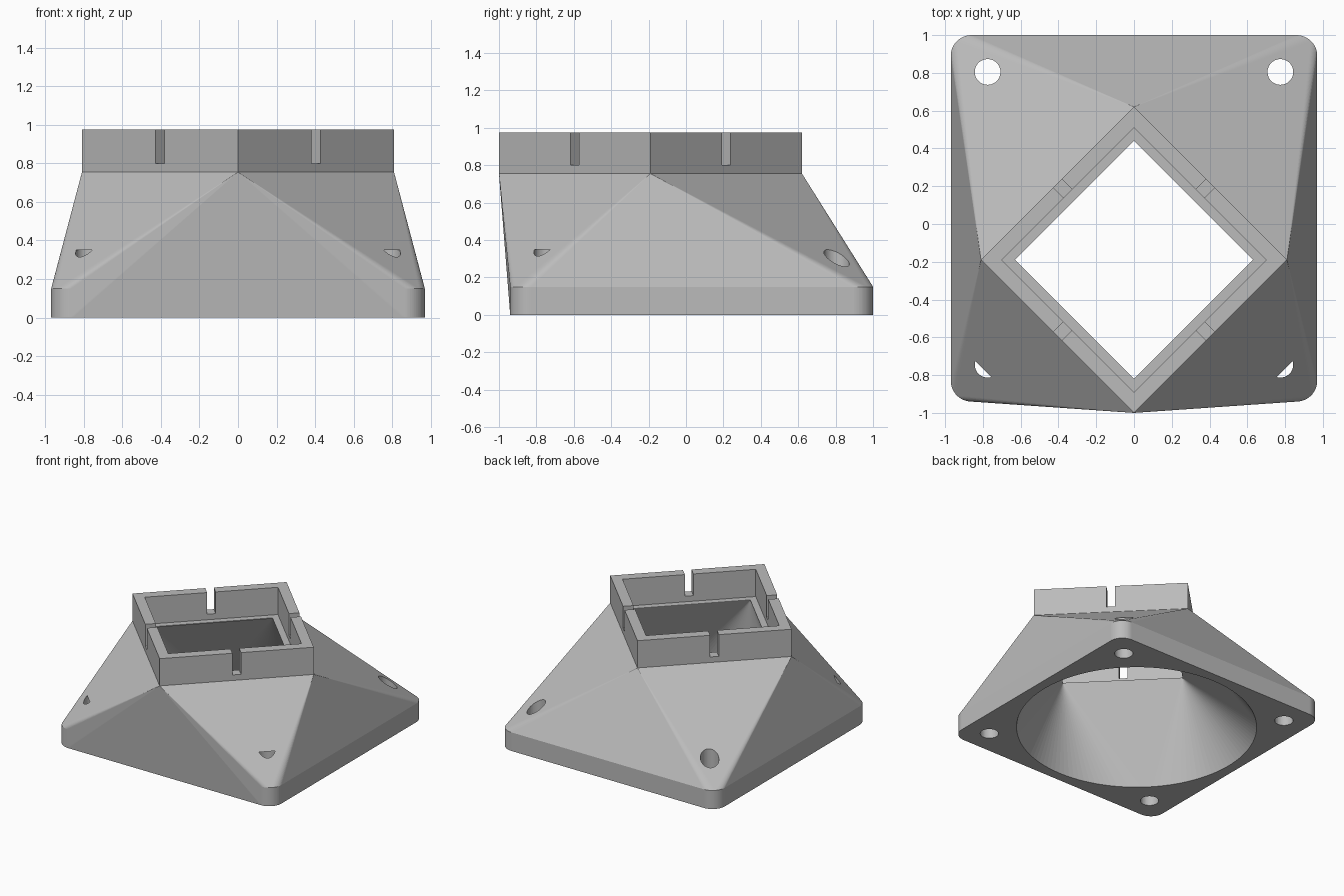
import bpy
import bmesh
from math import cos, sin, pi, radians
from mathutils import Matrix

if "Cube" in bpy.data.objects:
    bpy.data.objects.remove(bpy.data.objects["Cube"])

BASE_Y, COLLAR_Y = 0.03, -0.19      # centres of the base and of the collar
NECK, TOP = 0.755, 0.975            # collar bottom and rim heights

grey = bpy.data.materials.new("plain grey")
grey.use_nodes = True
COLOUR = (0.5, 0.5, 0.5, 1)
grey.diffuse_color = COLOUR
grey.node_tree.nodes["Principled BSDF"].inputs["Base Color"].default_value = COLOUR


def diamond(r, z):
    return [(r * cos(i * pi / 2), COLLAR_Y + r * sin(i * pi / 2), z) for i in range(4)]


def circle(x, y, r, z, n):
    return [(x + r * cos(2 * pi * i / n), y + r * sin(2 * pi * i / n), z) for i in range(n)]


def rounded_square(half, r, z, n=20):
    pts = []
    for q in range(4):
        for i in range(n + 1):
            a = (q + i / n) * pi / 2
            cx = (half - r) * (1 if q in (0, 3) else -1)
            cy = (half - r) * (1 if q < 2 else -1)
            pts.append((cx + r * cos(a), BASE_Y + cy + r * sin(a), z))
    return pts


def hull(name, points, extrusions=()):
    """Convex hull of the points; faces at a height can be extruded to another."""
    bm = bmesh.new()
    for p in points:
        bm.verts.new(p)
    bmesh.ops.convex_hull(bm, input=bm.verts[:])
    bmesh.ops.dissolve_limit(bm, angle_limit=radians(0.1), verts=bm.verts[:], edges=bm.edges[:])
    for z, target in extrusions:
        caps = [f for f in bm.faces if all(abs(v.co.z - z) < 1e-4 for v in f.verts)]
        new = bmesh.ops.extrude_face_region(bm, geom=caps)["geom"]
        for v in new:
            if isinstance(v, bmesh.types.BMVert):
                v.co.z = target
        bmesh.ops.delete(bm, geom=[f for f in caps if f.is_valid], context="FACES")
    bmesh.ops.recalc_face_normals(bm, faces=bm.faces[:])
    mesh = bpy.data.meshes.new(name)
    bm.to_mesh(mesh)
    bm.free()
    mesh.materials.append(grey)
    obj = bpy.data.objects.new(name, mesh)
    bpy.context.collection.objects.link(obj)
    return obj


# Outer shell: rounded square base lofted to the turned square collar
body = hull("duct_adapter",
            rounded_square(0.97, 0.11, 0) + rounded_square(0.97, 0.11, 0.15) + diamond(0.81, NECK),
            [(NECK, TOP)])

cutters = []

# A short slot through the middle of each collar side
for i in range(4):
    box = hull("slot_cutter", [(x, y, z) for x in (0.42, 0.68) for y in (-0.032, 0.032)
                               for z in (0.80, 1.2)])
    box.data.transform(Matrix.Translation((0, COLLAR_Y, 0))
                       @ Matrix.Rotation(radians(45 + 90 * i), 4, "Z"))
    cutters.append(box)

# Screw holes in the corners
for sx in (-1, 1):
    for sy in (-1, 1):
        x, y = sx * 0.775, BASE_Y + sy * 0.775
        cutters.append(hull("screw_hole_cutter",
                            circle(x, y, 0.068, -0.1, 64) + circle(x, y, 0.068, 0.35, 64)))

# Collar recess above the ledge, then the round-to-square air passage
cutters.append(hull("recess_cutter", diamond(0.70, NECK) + diamond(0.70, 1.1)))
cutters.append(hull("passage_cutter",
                    circle(0, BASE_Y, 0.89, 0, 128) + diamond(0.63, NECK - 0.004),
                    [(0, -0.1), (NECK - 0.004, 0.85)]))

for c in cutters:
    c.hide_render = True
    mod = body.modifiers.new(c.name, "BOOLEAN")
    mod.operation, mod.solver, mod.object = "DIFFERENCE", "EXACT", c

# Bake the cuts and drop the cutters
graph = bpy.context.evaluated_depsgraph_get()
result = bpy.data.meshes.new_from_object(body.evaluated_get(graph))
body.modifiers.clear()
body.data = result
for c in cutters:
    bpy.data.objects.remove(c)
